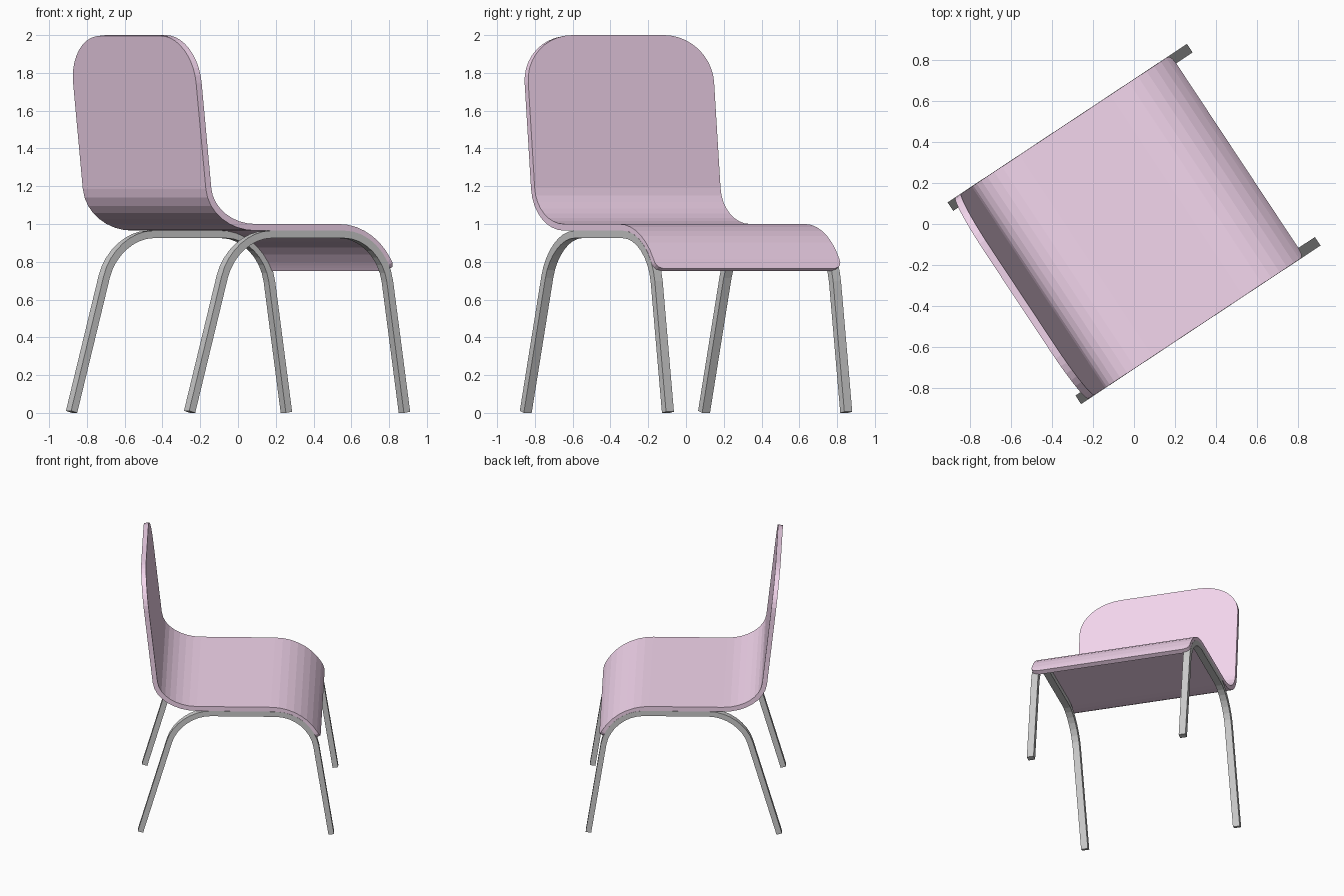
import bpy, bmesh, math
from mathutils import Vector

if "Cube" in bpy.data.objects:
    bpy.data.objects.remove(bpy.data.objects["Cube"])

YAW = math.radians(33.5)     # the whole chair is turned about z
HALF = 0.59                  # half width of the shell


def strip(name, path, widths, upper, lower, v0=0.0):
    """Sweep a rectangular section along a (u, z) path with varying half width."""
    bm = bmesh.new()
    rows = []
    n = len(path)
    for i, (p, w) in enumerate(zip(path, widths)):
        t = (path[min(i + 1, n - 1)] - path[max(i - 1, 0)]).normalized()
        nrm = Vector((-t.y, t.x))
        row = []
        for off, s in ((upper, -1), (upper, 1), (lower, 1), (lower, -1)):
            q = p + nrm * off
            row.append(bm.verts.new((q.x, v0 + s * w, q.y)))
        rows.append(row)
    for a, b in zip(rows, rows[1:]):
        for k in range(4):
            bm.faces.new((a[k], a[(k + 1) % 4], b[(k + 1) % 4], b[k]))
    bm.faces.new(rows[0])
    bm.faces.new(rows[-1][::-1])
    bmesh.ops.recalc_face_normals(bm, faces=bm.faces)
    mesh = bpy.data.meshes.new(name)
    bm.to_mesh(mesh)
    bm.free()
    ob = bpy.data.objects.new(name, mesh)
    ob.rotation_euler.z = YAW
    bpy.context.collection.objects.link(ob)
    return ob


def bend(a, corner, b, n, k=0.56):
    """Rounded corner from a to b as a cubic curve."""
    a, corner, b = Vector(a), Vector(corner), Vector(b)
    c1, c2 = a.lerp(corner, k), b.lerp(corner, k)
    pts = []
    for i in range(n + 1):
        t = i / n
        s = 1 - t
        pts.append(a * s**3 + c1 * 3 * s * s * t + c2 * 3 * s * t * t + b * t**3)
    return pts


# Shell: backrest with rounded top corners
path, widths = [], []
for i in range(11):
    a = math.pi / 2 * (1 - i / 10)
    z = 1.75 + 0.25 * math.sin(a)
    path.append(Vector((-0.56 - 0.11 * (z - 1.19), z)))
    widths.append(HALF - 0.3 + 0.3 * math.cos(a))

# Shell: bend into the seat
curve = bend((-0.56, 1.19), (-0.54, 1.0), (-0.28, 1.0), 8)
path += curve
widths += [HALF] * len(curve)

# Shell: front lip with small rounded corners
R, A = 0.386, math.radians(67)
angles = [A * i / 8 for i in range(8)] + [A - d / R for d in (0.035, 0.02, 0.008, 0)]
for a in angles:
    path.append(Vector((0.25 + R * math.sin(a), 1.0 - R * (1 - math.cos(a)))))
    d = max(0.0, 0.045 - (A - a) * R)
    widths.append(HALF - 0.045 + math.sqrt(0.045**2 - d**2))
shell = strip("seat_shell", path, widths, 0.0, -0.035)
mat = bpy.data.materials.new("pink")
mat.diffuse_color = (0.9, 0.67, 0.85, 1)
mat.use_nodes = True
mat.node_tree.nodes["Principled BSDF"].inputs["Base Color"].default_value = mat.diffuse_color
shell.data.materials.append(mat)

# Leg frames: one bent bar on each side
leg = [Vector((-0.682, 0.0055))]
leg += bend((-0.475, 0.72), (-0.41, 0.945), (-0.18, 0.945), 8)
leg += bend((0.285, 0.945), (0.535, 0.945), (0.574, 0.695), 8)
leg += [Vector((0.682, 0.003))]
for side, v in (("right", -0.566), ("left", 0.566)):
    strip(side + "_leg_frame", leg, [0.025] * len(leg), 0.02, -0.02, v)
